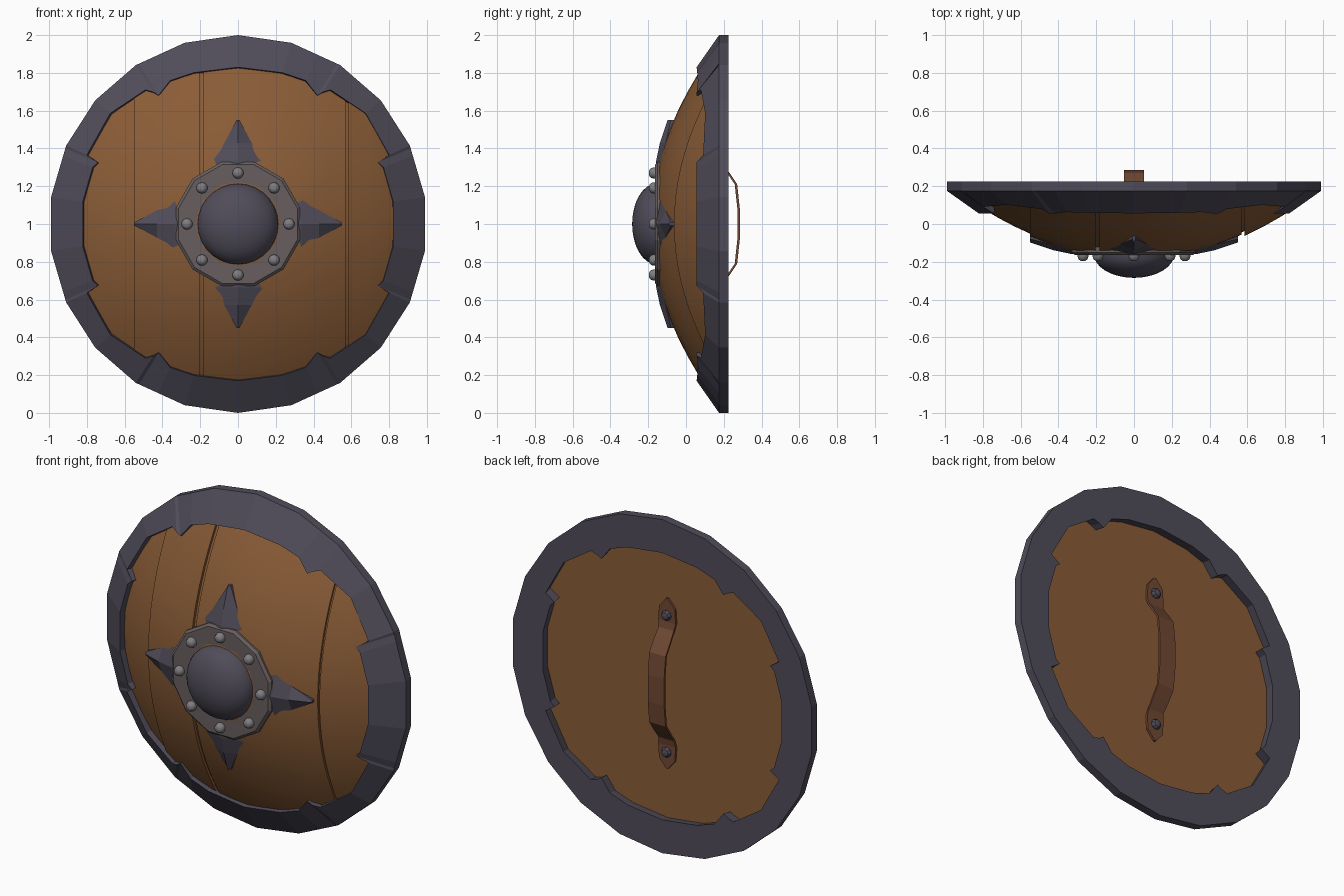
import bpy, bmesh, math

if "Cube" in bpy.data.objects:
    bpy.data.objects.remove(bpy.data.objects["Cube"])

def mat(name, c):
    m = bpy.data.materials.new(name)
    m.diffuse_color = (*c, 1)
    m.use_nodes = True
    m.node_tree.nodes["Principled BSDF"].inputs["Base Color"].default_value = m.diffuse_color
    return m

IRON = mat("dark_iron", (0.080, 0.072, 0.100))
WOOD = mat("wood", (0.255, 0.108, 0.038))
PLATE = mat("plate_metal", (0.140, 0.112, 0.112))
STUD = mat("stud_metal", (0.215, 0.205, 0.215))
GRIP = mat("grip_leather", (0.165, 0.066, 0.034))

def make(name, verts, faces, m, smooth=None):
    me = bpy.data.meshes.new(name)
    me.from_pydata(verts, [], faces)
    bm = bmesh.new()
    bm.from_mesh(me)
    bmesh.ops.remove_doubles(bm, verts=bm.verts, dist=1e-5)
    bmesh.ops.recalc_face_normals(bm, faces=bm.faces)
    bm.to_mesh(me)
    bm.free()
    me.materials.append(m)
    ob = bpy.data.objects.new(name, me)
    bpy.context.collection.objects.link(ob)
    if smooth:
        bpy.ops.object.select_all(action='DESELECT')
        ob.select_set(True)
        bpy.context.view_layer.objects.active = ob
        bpy.ops.object.shade_smooth_by_angle(angle=math.radians(smooth))
    return ob

def loft(name, rings, m, closed, smooth=None):
    """Join equal rings of points; closed joins last to first, otherwise caps."""
    n, k = len(rings[0]), len(rings)
    verts = [p for r in rings for p in r]
    faces = [(i * n + j, i * n + (j + 1) % n, (i + 1) % k * n + (j + 1) % n, (i + 1) % k * n + j)
             for i in range(k if closed else k - 1) for j in range(n)]
    if not closed:
        faces += [tuple(range(n)), tuple(range((k - 1) * n, k * n))]
    return make(name, verts, faces, m, smooth)

def lathe(name, profile, segs, m, cx=0, cz=1, turn=0, smooth=None):
    """Revolve (radius, y) points around a y axis."""
    rings = [[(cx + r * math.sin(turn + 2 * math.pi * i / segs), y,
               cz + r * math.cos(turn + 2 * math.pi * i / segs)) for i in range(segs)]
             for r, y in profile]
    return loft(name, rings, m, False, smooth)

# Rim: 22-sided wedge ring, inner radius narrower in the four corner sectors
S = 360 / 22
quad = [(0, .83), (S, .835), (25.3, .84), (31.7, .80), (2 * S, .83), (34.6, .863), (3 * S, .895),
        (4 * S, .88), (66.3, .81), (68.7, .826), (5 * S, .83)]
half = quad + [(180 - a, r) for a, r in reversed(quad)]
full = half + [(360 - a, r) for a, r in reversed(half[1:-1])]
rings = []
for a, r in full:
    outer = math.cos(math.pi / 22) / math.cos(math.radians(a % S - S / 2))
    t = math.radians(a)
    prof = [(outer, .225), (outer, .175), (r, max(.055, .175 - (1 - r) * .7)), (r - .03, .225)]
    rings.append([(q * math.sin(t), y, 1 + q * math.cos(t)) for q, y in prof])
loft("rim", rings, IRON, True)

# Domed wooden planks, each with its own depth, gaps sunk between them
def plank(name, x0, x1, dy):
    nx, nz, R = max(1, round((x1 - x0) / .09)), 18, .9
    rings = []
    for i in range(nx + 1):
        x = x0 + (x1 - x0) * i / nx
        h = math.sqrt(R * R - x * x)
        front = []
        for j in range(nz + 1):
            z = -h + 2 * h * j / nz
            front.append((x, min(.39 * (x * x + z * z) - .183 + dy, .155), 1 + z))
        rings.append(front + [(x, .165, 1 + h), (x, .165, 1 - h)])
    loft(name, rings, WOOD, False, 30)

for i, (a, b, d) in enumerate([(-.88, -.55, .014), (-.55, -.205, 0), (-.205, -.182, .018),
                               (-.182, .568, 0), (.568, .585, .012), (.585, .88, -.014)]):
    plank(f"plank_{i + 1}", a, b, d)

# Round plate, boss and studs
lathe("boss_plate", [(.34, -.09), (.34, -.15), (.325, -.163), (.20, -.163)], 12, PLATE,
      turn=math.pi / 12)
dome = [(.215 * math.cos(t), -.155 - .13 * math.sin(t))
        for t in [math.pi / 2 * k / 8 for k in range(8)]] + [(.004, -.285)]
lathe("boss_dome", dome, 28, IRON, smooth=40)
for i in range(8):
    t = i * math.pi / 4
    lathe(f"stud_{i + 1}", [(.03, -.15), (.03, -.172), (.024, -.188), (.012, -.195)], 10, STUD,
          .27 * math.sin(t), 1 + .27 * math.cos(t), smooth=60)

# Four ridged spikes around the plate
for i in range(4):
    c, s = round(math.cos(i * math.pi / 2)), round(math.sin(i * math.pi / 2))
    def ring(r, w, yr, ye):
        pts = [(-w, ye), (0, yr), (w, ye), (w, ye + .07), (-w, ye + .07)]
        return [(u * c + r * s, y, 1 + r * c - u * s) for u, y in pts]
    loft(f"spike_{i + 1}", [ring(.28, .165, -.158, -.135), ring(.335, .14, -.158, -.128),
                            ring(.43, .072, -.138, -.108), ring(.55, .008, -.098, -.08)],
         IRON, False)

# Rear handle: bent strap with pointed ends, and its bolts
path = [(.51, .175, .006), (.455, .175, .052), (.37, .175, .058), (.33, .182, .05), (.27, .225, .054),
        (.21, .265, .054), (.08, .279, .054)]
path += [(-z, y, w) for z, y, w in reversed(path)]
loft("handle", [[(-w, y - .007, 1 + z), (w, y - .007, 1 + z), (w, y + .006, 1 + z),
                 (-w, y + .006, 1 + z)] for z, y, w in path], GRIP, False)
for sgn, nm in ((1, "upper"), (-1, "lower")):
    lathe(f"handle_bolt_{nm}", [(.03, .175), (.03, .19), (.022, .202), (.008, .206)], 8, IRON,
          0, 1 + sgn * .41)
